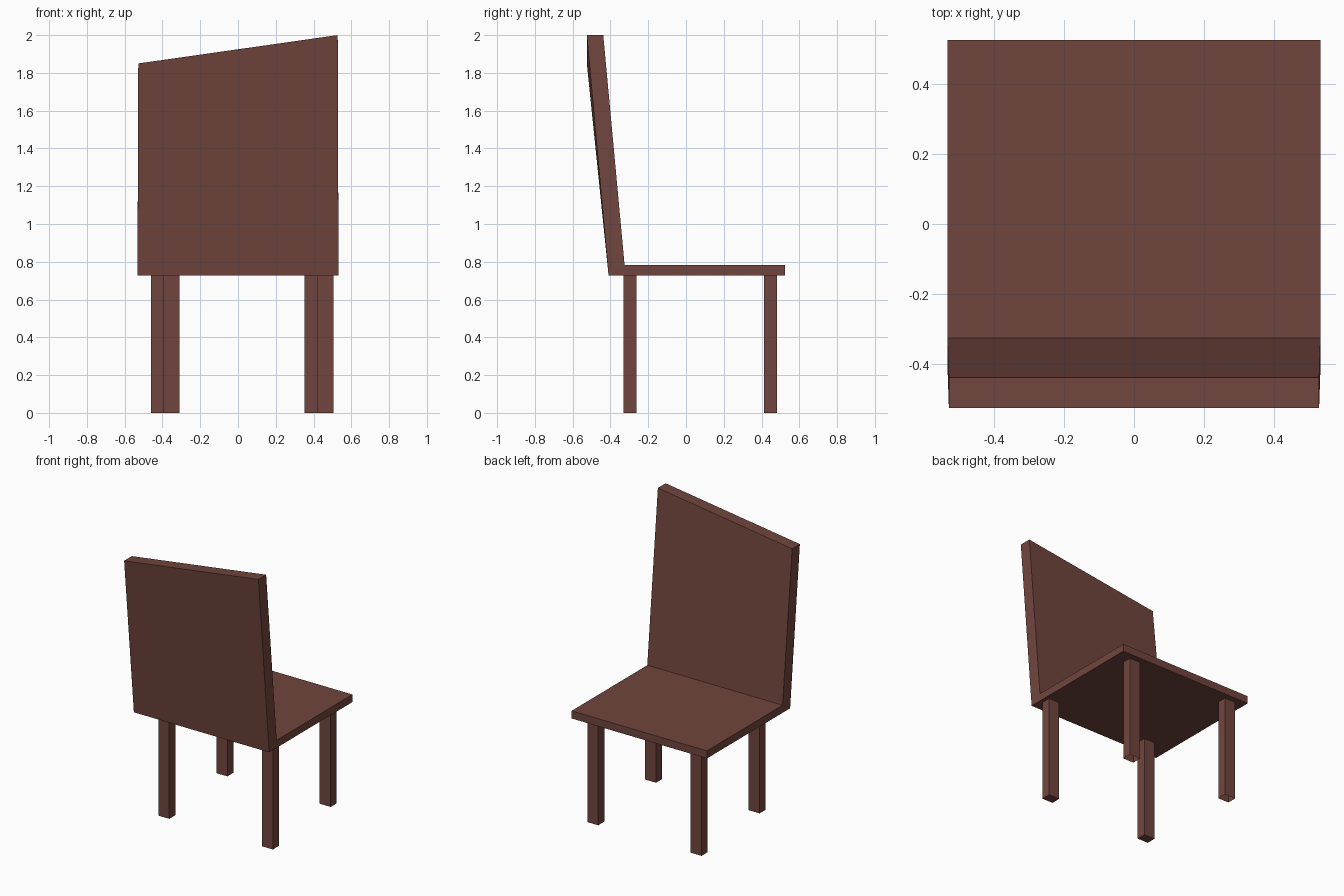
import bpy
import bmesh

if "Cube" in bpy.data.objects:
    bpy.data.objects.remove(bpy.data.objects["Cube"])

wood = bpy.data.materials.new("dark red brown wood")
wood.diffuse_color = (0.165, 0.06, 0.047, 1.0)
wood.use_nodes = True
wood.node_tree.nodes["Principled BSDF"].inputs["Base Color"].default_value = wood.diffuse_color


def add_object(name, bm):
    bmesh.ops.recalc_face_normals(bm, faces=bm.faces)
    mesh = bpy.data.meshes.new(name)
    bm.to_mesh(mesh)
    bm.free()
    mesh.materials.append(wood)
    obj = bpy.data.objects.new(name, mesh)
    bpy.context.collection.objects.link(obj)
    return obj


# Seat and leaning backrest: one L-shaped side profile joined across x.
# The top edge slopes, so each side has its own top height.
def side(sign, top):
    points = [(-0.41, 0.728), (0.525, 0.728), (0.525, 0.782),
              (-0.325, 0.782), (-0.438, top), (-0.525, top)]
    return [bm.verts.new((sign * (0.528 if z > 1 else 0.532), y, z))
            for y, z in points]


bm = bmesh.new()
left = side(-1, 1.85)
right = side(1, 2.0)
for ring in (left, right):
    bm.faces.new([ring[i] for i in (0, 1, 2, 3)])
    bm.faces.new([ring[i] for i in (0, 3, 4, 5)])
for i in range(6):
    j = (i + 1) % 6
    bm.faces.new((left[i], left[j], right[j], right[i]))
add_object("seat_and_backrest", bm)


# Legs: rectangular posts, the rear pair with hollow ends
def leg(name, x, y, open_end):
    bm = bmesh.new()
    bmesh.ops.create_cube(bm, size=1)
    for v in bm.verts:
        v.co.x = x + v.co.x * 0.086
        v.co.y = y + v.co.y * 0.068
        v.co.z = 0.728 if v.co.z > 0 else 0.0
    bmesh.ops.recalc_face_normals(bm, faces=bm.faces)
    if open_end:
        ends = [f for f in bm.faces if all(v.co.z < 0.01 for v in f.verts)]
        bmesh.ops.delete(bm, geom=ends, context='FACES_ONLY')
    add_object(name, bm)


leg("front_left_leg", -0.352, -0.297, False)
leg("front_right_leg", 0.463, -0.297, False)
leg("rear_left_leg", -0.417, 0.448, True)
leg("rear_right_leg", 0.396, 0.448, True)
